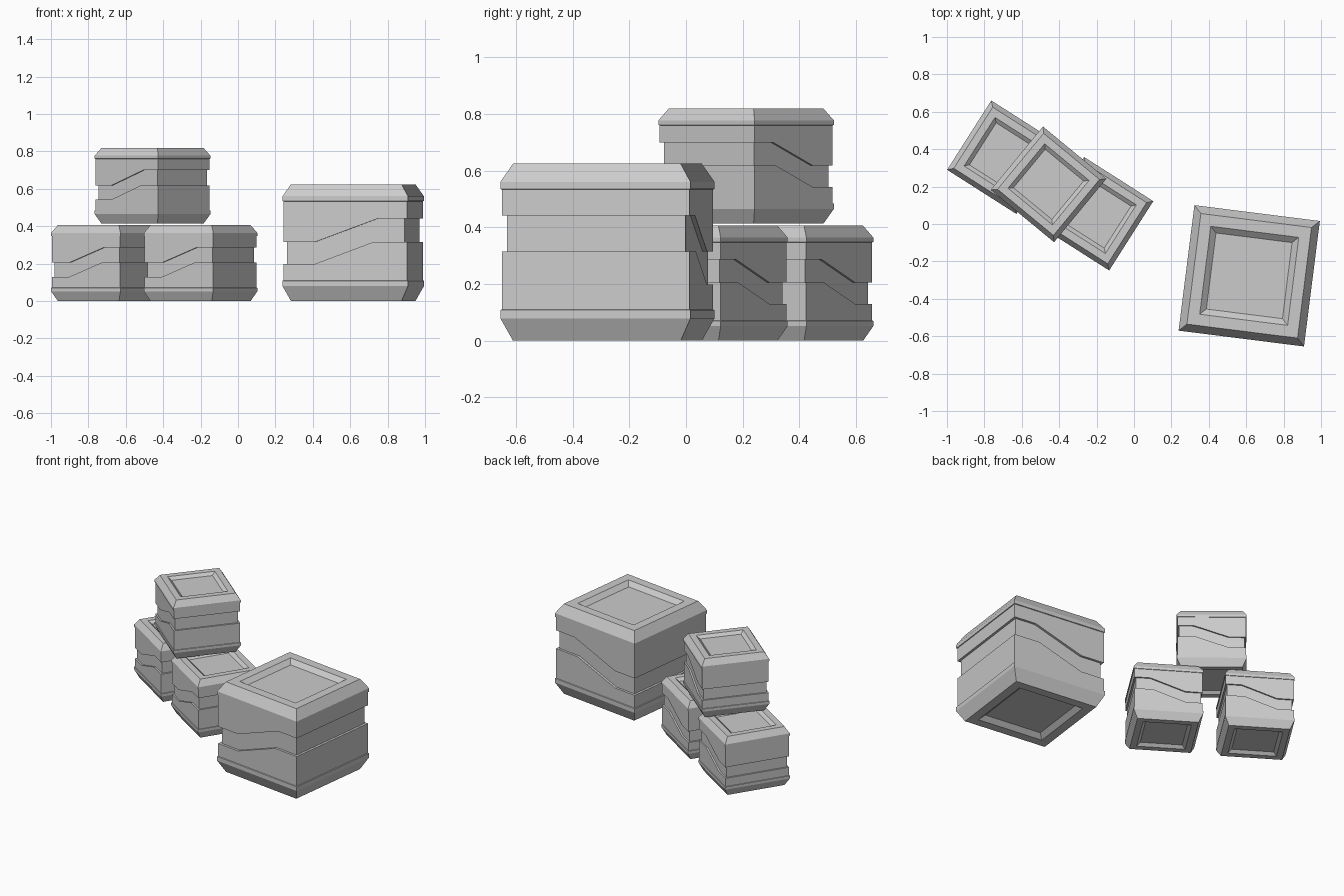
import bpy, bmesh
from math import radians

if "Cube" in bpy.data.objects:
    bpy.data.objects.remove(bpy.data.objects["Cube"])

# Crate cross-section, bottom panel to top panel:
# (half width, z at the left side, z at the right side, slant start, slant end)
A, B = -0.165, 0.175
PROFILE = [
    (0.205, 0.028, 0.028, A, B),   # recessed bottom panel
    (0.237, 0.0, 0.0, A, B),
    (0.298, 0.0, 0.0, A, B),       # bottom frame
    (0.338, 0.079, 0.079, A, B),   # lower rim
    (0.338, 0.108, 0.108, A, B),
    (0.333, 0.110, 0.110, A, B),
    (0.333, 0.198, 0.315, A, 0.15),  # stepped groove, lower edge
    (0.317, 0.198, 0.315, A, 0.15),
    (0.317, 0.315, 0.441, A, B),   # stepped groove, upper edge
    (0.333, 0.315, 0.441, A, B),
    (0.333, 0.533, 0.533, A, B),
    (0.338, 0.535, 0.535, A, B),   # upper rim
    (0.338, 0.560, 0.560, A, B),
    (0.298, 0.624, 0.624, A, B),   # top frame
    (0.237, 0.624, 0.624, A, B),
    (0.205, 0.596, 0.596, A, B),   # recessed top panel
]


def crate(name, loc, yaw, scale):
    bm = bmesh.new()
    rings = []
    for h, zl, zr, a, b in PROFILE:
        front = [(-h, zl), (a, zl), (b, zr), (h, zr)]
        pts = [(x, -h, z) for x, z in front] + [(x, h, z) for x, z in reversed(front)]
        rings.append([bm.verts.new(p) for p in pts])
    for lo, hi in zip(rings, rings[1:]):
        for i in range(8):
            j = (i + 1) % 8
            bm.faces.new((lo[i], lo[j], hi[j], hi[i]))
    bm.faces.new(rings[0][::-1])
    bm.faces.new(rings[-1])
    bmesh.ops.recalc_face_normals(bm, faces=bm.faces)
    me = bpy.data.meshes.new(name)
    bm.to_mesh(me)
    bm.free()
    ob = bpy.data.objects.new(name, me)
    ob.location = loc
    ob.rotation_euler.z = radians(yaw)
    ob.scale = (scale,) * 3
    bpy.context.collection.objects.link(ob)


# One large crate and a stack of three small ones
crate("large_crate", (0.616, -0.277, 0), -7.2, 1.0)
crate("small_crate_left", (-0.696, 0.357, 0), -32.5, 0.65)
crate("small_crate_right", (-0.2, 0.055, 0), -32.5, 0.65)
crate("small_crate_top", (-0.457, 0.212, 0.413), -39.5, 0.65)
